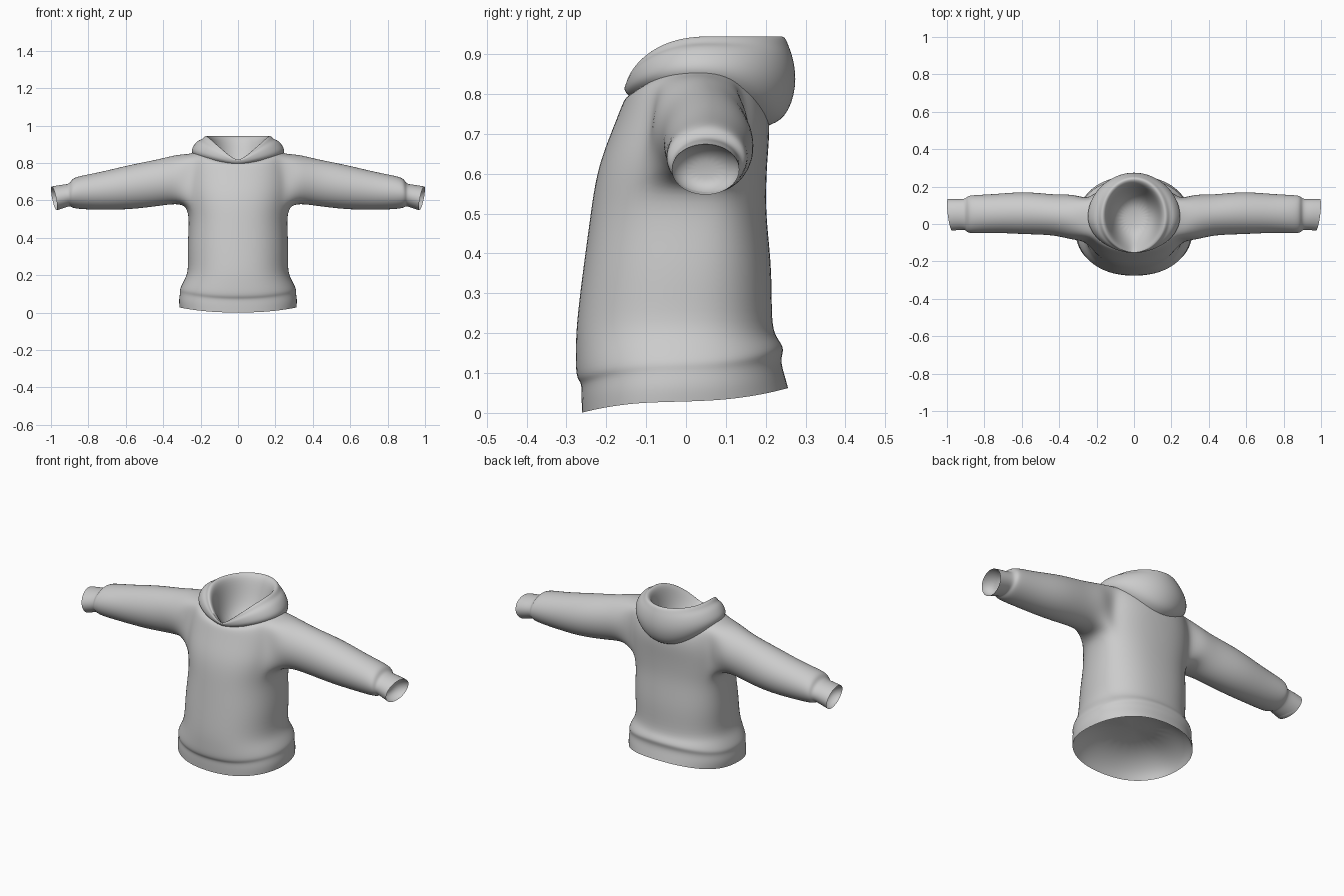
import bpy, bmesh
from math import sin, cos, pi, radians
from mathutils import Vector

cube = bpy.data.objects.get("Cube")
if cube:
    bpy.data.objects.remove(cube)

SEG = 24

grey = bpy.data.materials.new("grey fabric")
grey.use_nodes = True
colour = (0.6, 0.6, 0.6, 1)
grey.diffuse_color = colour
grey.node_tree.nodes["Principled BSDF"].inputs["Base Color"].default_value = colour


def power(v, p):
    return abs(v) ** p * (1 if v >= 0 else -1)


def ring(bm, front, half, back, z_front, z_side, z_back, square=1.0, vee=2):
    """Closed horizontal loop whose height differs at front, sides and back."""
    mid = min(.04, .13 * z_side - .03)  # the waist is widest further forward
    verts = []
    for i in range(SEG):
        c, s = cos(2 * pi * i / SEG), sin(2 * pi * i / SEG)
        reach, z_end, p = (mid - front, z_front, vee) if c > 0 else (back - mid, z_back, 2)
        verts.append(bm.verts.new((half * power(s, square),
                                   mid - reach * power(c, square),
                                   z_end + (z_side - z_end) * abs(s) ** p)))
    return verts


def skin(bm, a, b, skip=()):
    n = len(a)
    for i in range(n):
        if i not in skip:
            j = (i + 1) % n
            bm.faces.new((a[i], a[j], b[j], b[i]))


def lining(bm, loop, inward):
    """Close an opening with a hollow that curves inward from a crisp border."""
    crease = bm.edges.layers.float.get("crease_edge") or bm.edges.layers.float.new("crease_edge")
    centre = sum((v.co for v in loop), Vector()) / len(loop)
    last = loop
    for scale, depth in ((.95, .3), (.75, .7), (.4, .95)):
        inner = [bm.verts.new(centre + (v.co - centre) * scale + inward * depth) for v in loop]
        skin(bm, last, inner)
        last = inner
    bm.faces.new(last)
    for i, v in enumerate(loop):
        edge = bm.edges.get((v, loop[i - 1]))
        edge[crease] = 1
        edge.smooth = False


def finish(bm, name):
    bmesh.ops.recalc_face_normals(bm, faces=bm.faces)
    mesh = bpy.data.meshes.new(name)
    bm.to_mesh(mesh)
    bm.free()
    obj = bpy.data.objects.new(name, mesh)
    bpy.context.collection.objects.link(obj)
    mesh.materials.append(grey)
    for poly in mesh.polygons:
        poly.use_smooth = True
    sub = obj.modifiers.new("soft cloth", "SUBSURF")
    sub.levels = sub.render_levels = 2


# Torso: front y, half width, back y, then heights at front, side, back
torso = [
    (-.263, .315, .259, .000, .028, .063),
    (-.265, .320, .250, .045, .068, .095),
    (-.264, .311, .238, .076, .108, .135),
    (-.279, .316, .250, .086, .125, .160),
    (-.279, .292, .236, .150, .170, .182),
    (-.278, .266, .215, .220, .220, .210),
    (-.262, .274, .219, .350, .350, .350),
    (-.243, .262, .202, .490, .490, .490),
    (-.232, .275, .202, .570, .570, .570),
    (-.215, .285, .206, .640, .640, .640),
    (-.187, .285, .212, .710, .710, .710),
    (-.167, .275, .208, .760, .785, .760),
    (-.154, .255, .195, .792, .850, .790),
    (-.138, .225, .180, .798, .862, .760),
]
ARM_LOW, ARM_HIGH = 8, 12
bm = bmesh.new()
rings = [ring(bm, *r, square=0.87) for r in torso]
armholes = {4, 5, 6, 7, 16, 17, 18, 19}
for i in range(len(rings) - 1):
    skin(bm, rings[i], rings[i + 1], armholes if ARM_LOW <= i < ARM_HIGH else ())
lining(bm, rings[0], Vector((0, 0, .13)))

# Sleeves grow from the armhole edges: x, low y, high y, low z, high z
sleeve = [
    (.33, -.090, .164, .581, .848),
    (.42, -.060, .157, .568, .823),
    (.58, -.058, .178, .548, .793),
    (.74, -.048, .162, .547, .752),
    (.86, -.053, .157, .552, .731),
    (.89, -.049, .153, .561, .714),
    (.90, -.034, .135, .570, .688),
    (.93, -.032, .135, .562, .686),
    (.983, -.038, .136, .546, .676),
]
for side in (1, -1):
    hole = [(ARM_LOW, j) for j in range(4, 8)]
    hole += [(i, 8) for i in range(ARM_LOW, ARM_HIGH)]
    hole += [(ARM_HIGH, j) for j in range(8, 4, -1)]
    hole += [(i, 4) for i in range(ARM_HIGH, ARM_LOW, -1)]
    last = [rings[i][side * j % SEG] for i, j in hole]
    for x, y0, y1, z0, z1 in sleeve:
        loop = []
        for k in range(len(hole)):
            a = radians(225) + 2 * pi * k / len(hole)
            slant = .013 * sin(a) + .011 * cos(a) if x > .92 else 0
            loop.append(bm.verts.new((side * (x + slant),
                                      (y0 + y1) / 2 + (y1 - y0) / 2 * cos(a),
                                      (z0 + z1) / 2 + (z1 - z0) / 2 * sin(a))))
        skin(bm, last, loop)
        last = loop
    lining(bm, last, Vector((-side * .06, 0, 0)))
finish(bm, "sweater_body")

# Hood: draped outside, folded rim, then a bowl inside
hood = [
    (-.135, .235, .200, .785, .835, .715),
    (-.151, .250, .255, .795, .855, .735),
    (-.155, .250, .282, .802, .882, .820),
    (-.158, .218, .272, .806, .924, .890),
    (-.154, .192, .258, .808, .926, .925),
    (-.156, .175, .248, .810, .952, .952),
    (-.140, .150, .215, .800, .937, .932),
    (-.118, .135, .190, .785, .860, .850),
    (-.080, .110, .150, .750, .770, .760),
    (-.030, .060, .090, .720, .720, .720),
]
bm = bmesh.new()
rings = [ring(bm, *r, vee=1.08) for r in hood]
for a, b in zip(rings, rings[1:]):
    skin(bm, a, b)
bm.faces.new(rings[-1])
finish(bm, "hood")
